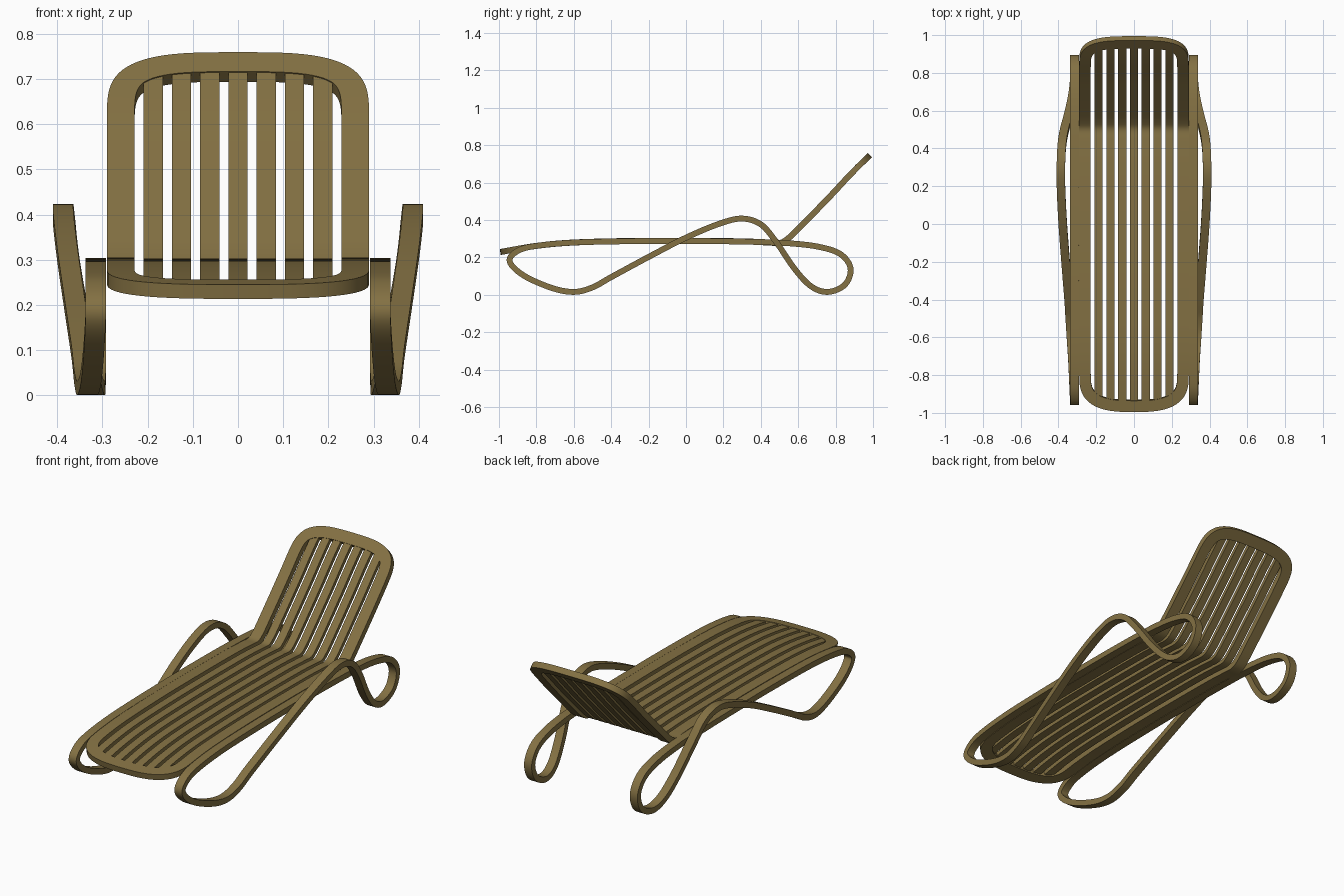
import bpy, bmesh, math
from mathutils import Vector

cube = bpy.data.objects.get("Cube")
if cube:
    bpy.data.objects.remove(cube, do_unlink=True)

wood = bpy.data.materials.new("brown_wood")
wood.use_nodes = True
colour = (0.23, 0.165, 0.056, 1)
wood.diffuse_color = colour
wood.node_tree.nodes["Principled BSDF"].inputs["Base Color"].default_value = colour


def spline(pts, steps, closed):
    """Catmull-Rom curve through the points."""
    pts = [Vector(p) for p in pts]
    n = len(pts)
    get = (lambda i: pts[i % n]) if closed else (lambda i: pts[max(0, min(n - 1, i))])
    out = []
    for i in range(n if closed else n - 1):
        a, b, c, d = (get(i + k) for k in (-1, 0, 1, 2))
        for k in range(steps):
            t = k / steps
            out.append(0.5 * (2 * b + (c - a) * t + (2 * a - 5 * b + 4 * c - d) * t ** 2
                              + (3 * b - a - 3 * c + d) * t ** 3))
    if not closed:
        out.append(pts[-1])
    return out


def sweep(name, sections, closed):
    """Skin a row of four-cornered sections."""
    bm = bmesh.new()
    rings = [[bm.verts.new(p) for p in sec] for sec in sections]
    count = len(rings)
    for i in range(count if closed else count - 1):
        a, b = rings[i], rings[(i + 1) % count]
        for k in range(4):
            m = (k + 1) % 4
            bm.faces.new((a[k], a[m], b[m], b[k]))
    if not closed:
        bm.faces.new(rings[0])
        bm.faces.new(rings[-1])
    bmesh.ops.recalc_face_normals(bm, faces=bm.faces[:])
    mesh = bpy.data.meshes.new(name)
    bm.to_mesh(mesh)
    bm.free()
    mesh.materials.append(wood)
    obj = bpy.data.objects.new(name, mesh)
    bpy.context.collection.objects.link(obj)
    bpy.ops.object.select_all(action="DESELECT")
    obj.select_set(True)
    bpy.context.view_layer.objects.active = obj
    bpy.ops.object.shade_smooth_by_angle(angle=math.radians(40))
    return obj


# Side profile of the lying surface, (y, z), measured by arc length
profile = spline([(-0.993, 0.229), (-0.8, 0.262), (-0.6, 0.28), (-0.3, 0.288), (0, 0.289),
                  (0.3, 0.286), (0.44, 0.28), (0.505, 0.278), (0.55, 0.305), (0.62, 0.373),
                  (0.77, 0.527), (0.88, 0.645), (0.983, 0.748)], 12, False)
lengths = [0]
for p, q in zip(profile, profile[1:]):
    lengths.append(lengths[-1] + (q - p).length)
TOTAL = lengths[-1]


def along(s):
    i = 0
    while i < len(lengths) - 2 and lengths[i + 1] < s:
        i += 1
    return profile[i].lerp(profile[i + 1], (s - lengths[i]) / (lengths[i + 1] - lengths[i]))


def surface(x, s, h):
    """Point at width x, distance s, height h above the lying surface."""
    p = along(s)
    t = (along(s + 0.008) - along(s - 0.008)).normalized()
    return Vector((x, p.x - t.y * h, p.y + t.x * h))


# Rounded outer frame: two soft ends joined by straight rails
HALF, CAP, RAIL, THICK = 0.29, 0.2, 0.061, 0.016


def end_cap(power, steps=20):
    pts = []
    for k in range(2 * steps + 1):
        a = math.pi * k / (2 * steps)
        c, s = math.cos(a), math.sin(a)
        pts.append((math.copysign(HALF * abs(c) ** (2 / power), c),
                    CAP * (1 - abs(s) ** (2 / power))))
    return pts


ROWS = 120
rows = [CAP + (TOTAL - 2 * CAP) * k / ROWS for k in range(1, ROWS)]
outline = [(-x, s) for x, s in end_cap(2.8)]
outline += [(HALF, s) for s in rows]
outline += [(x, TOTAL - s) for x, s in end_cap(3.3)]
outline += [(-HALF, s) for s in reversed(rows)]
outline = [Vector(p) for p in outline]

sections = []
for i, p in enumerate(outline):
    t = (outline[(i + 1) % len(outline)] - outline[i - 1]).normalized()
    q = p + Vector((-t.y, t.x)) * RAIL
    sections.append([surface(p.x, p.y, -THICK), surface(q.x, q.y, -THICK),
                     surface(q.x, q.y, THICK), surface(p.x, p.y, THICK)])
sweep("lounger_frame", sections, True)

# Seven long slats following the seat and the backrest
for n in range(-3, 4):
    x, w = n * 0.0625, 0.0215
    start, end = 0.05, TOTAL - 0.045
    sections = []
    for k in range(151):
        s = start + (end - start) * k / 150
        sections.append([surface(x - w, s, -0.008), surface(x + w, s, -0.008),
                         surface(x + w, s, 0.013), surface(x - w, s, 0.013)])
    sweep(f"slat_{n + 4}", sections, False)

# Looped side supports: seat rail, rear foot, armrest and front foot in one band
rail = [(-0.8, 0.262), (-0.6, 0.28), (-0.3, 0.287), (0, 0.288), (0.3, 0.285), (0.55, 0.276),
        (0.72, 0.255), (0.83, 0.215), (0.88, 0.14), (0.85, 0.055)]
arm = [(0.76, 0.016, 0.317), (0.67, 0.045, 0.327), (0.58, 0.14, 0.346), (0.48, 0.286, 0.372),
       (0.4, 0.377, 0.383), (0.3, 0.408, 0.387), (0.18, 0.381, 0.386), (0, 0.306, 0.377),
       (-0.2, 0.203, 0.362), (-0.4, 0.095, 0.346), (-0.5, 0.04, 0.34), (-0.6, 0.016, 0.334),
       (-0.72, 0.038, 0.326), (-0.87, 0.105, 0.319), (-0.943, 0.18, 0.315), (-0.9, 0.235, 0.315)]
path = spline([(0.315, y, z) for y, z in rail] + [(x, y, z) for y, z, x in arm], 8, True)
for side, name in ((1, "left_side_support"), (-1, "right_side_support")):
    sections = []
    for i, p in enumerate(path):
        t = path[(i + 1) % len(path)] - path[i - 1]
        up = Vector((0, -t.z, t.y)).normalized() * 0.0155
        wide = Vector((0.0225, 0, 0))
        corners = [p - wide - up, p + wide - up, p + wide + up, p - wide + up]
        sections.append([Vector((side * c.x, c.y, c.z)) for c in corners])
    sweep(name, sections, True)
